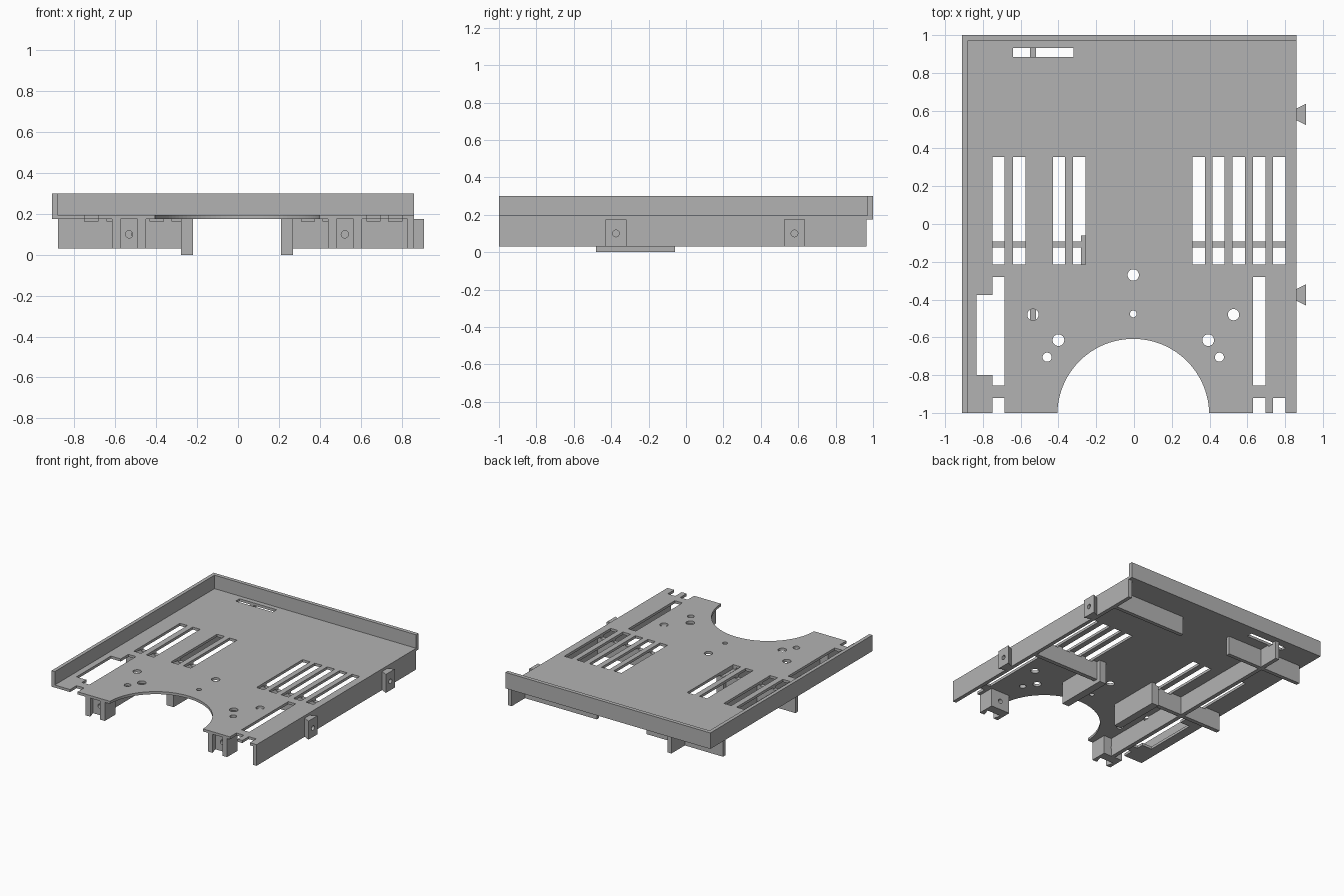
import bpy, bmesh, math
from mathutils import Matrix

cube = bpy.data.objects.get("Cube")
if cube:
    bpy.data.objects.remove(cube, do_unlink=True)

grey = bpy.data.materials.new("plain_grey")
grey.use_nodes = True
grey.diffuse_color = (0.45, 0.45, 0.45, 1)
grey.node_tree.nodes["Principled BSDF"].inputs["Base Color"].default_value = (0.45, 0.45, 0.45, 1)

PLATE_LOW, PLATE_TOP, WALL_TOP, RIB_LOW = 0.175, 0.195, 0.30, 0.03


def rect(x0, x1, y0, y1):
    return [(x0, y0), (x1, y0), (x1, y1), (x0, y1)]


def circle(x, y, r, n=32):
    return [(x + r * math.cos(math.tau * i / n), y + r * math.sin(math.tau * i / n)) for i in range(n)]


def prism(name, outlines, z0, z1, turn=None):
    """One object of upright prisms, one for each outline."""
    bm = bmesh.new()
    for outline in outlines:
        face = bm.faces.new([bm.verts.new((x, y, z0)) for x, y in outline])
        top = bmesh.ops.extrude_face_region(bm, geom=[face])["geom"]
        bmesh.ops.translate(bm, vec=(0, 0, z1 - z0),
                            verts=[v for v in top if isinstance(v, bmesh.types.BMVert)])
    bmesh.ops.recalc_face_normals(bm, faces=bm.faces)
    if turn:
        bm.transform(turn)
    mesh = bpy.data.meshes.new(name)
    bm.to_mesh(mesh)
    bm.free()
    mesh.materials.append(grey)
    obj = bpy.data.objects.new(name, mesh)
    bpy.context.scene.collection.objects.link(obj)
    return obj


def cut(obj, cutter):
    mod = obj.modifiers.new("cut", "BOOLEAN")
    mod.operation, mod.solver, mod.object = "DIFFERENCE", "EXACT", cutter
    bpy.context.view_layer.objects.active = obj
    bpy.ops.object.modifier_apply(modifier=mod.name)


def box(name, x0, x1, y0, y1, z0, z1):
    return prism(name, [rect(x0, x1, y0, y1)], z0, z1)


# Openings: vent slots, front slots and notches, wire slot
SLOT = 0.065
openings = [rect(x, x + SLOT, -0.215, 0.355)
            for x in (-0.75, -0.64, -0.43, -0.322, 0.31, 0.415, 0.522, 0.63, 0.737)]
openings += [rect(x, x + SLOT, -1.1, -0.92) for x in (-0.75, 0.63, 0.737)]
openings += [rect(0.63, 0.695, -0.855, -0.28), rect(-0.64, -0.32, 0.885, 0.933)]
openings.append([(-0.685, -0.855), (-0.685, -0.28), (-0.75, -0.28), (-0.75, -0.375),
                 (-0.835, -0.375), (-0.835, -0.80), (-0.75, -0.80), (-0.75, -0.855)])
# Round holes and the large front arch
openings += [circle(*c) for c in ((-0.004, -0.27, 0.03), (-0.004, -0.476, 0.018),
                                  (-0.535, -0.48, 0.03), (0.527, -0.48, 0.03),
                                  (-0.40, -0.615, 0.031), (0.393, -0.615, 0.031),
                                  (-0.46, -0.705, 0.024), (0.452, -0.705, 0.024))]
openings.append(circle(-0.004, -1.01, 0.402, 96))
slot_cutter = prism("slot_cutter", openings, 0.162, 0.4)

# Plate and raised walls
plate = box("base_plate", -0.91, 0.86, -1, 1, PLATE_LOW, PLATE_TOP)
box("right_wall", -0.91, -0.882, -1, 1, PLATE_LOW, WALL_TOP)
box("back_wall", -0.91, 0.86, 0.97, 1, PLATE_LOW, WALL_TOP)

# Ribs and feet under the plate
under = [
    box("back_left_rib", 0.21, 0.84, 0.77, 0.80, RIB_LOW, PLATE_LOW),
    box("back_right_rib", -0.88, -0.22, 0.77, 0.80, RIB_LOW, PLATE_LOW),
    box("middle_left_rib", 0.25, 0.84, -0.125, -0.092, RIB_LOW, PLATE_LOW),
    box("middle_right_rib", -0.88, -0.25, -0.125, -0.092, RIB_LOW, PLATE_LOW),
    box("long_rib", -0.55, -0.518, -0.88, 0.965, RIB_LOW, PLATE_LOW),
    box("left_foot", 0.21, 0.27, -0.48, -0.06, 0, PLATE_LOW),
    box("right_foot", -0.28, -0.22, -0.48, -0.06, 0, PLATE_LOW),
]
for part in [plate] + under:
    cut(part, slot_cutter)

# Side rail with dovetail tabs, drilled through
rail = box("side_rail", 0.83, 0.86, -1, 0.965, RIB_LOW, PLATE_TOP)
tab_centres = (-0.375, 0.58)
drill = prism("tab_drill", [circle(-0.1, y, 0.018, 24) for y in tab_centres], 0.7, 1.0,
              Matrix.Rotation(math.pi / 2, 4, "Y"))
cut(rail, drill)
for name, y in zip(("front_tab", "back_tab"), tab_centres):
    tab = prism(name, [[(0.858, y - 0.03), (0.91, y - 0.056),
                        (0.91, y + 0.056), (0.858, y + 0.03)]], RIB_LOW, PLATE_LOW)
    cut(tab, drill)

# Front sockets that receive the tabs, with a pin hole
for name, x in (("left_socket", 0.523), ("right_socket", -0.533)):
    socket = box(name, x - 0.083, x + 0.083, -1, -0.87, RIB_LOW, PLATE_LOW)
    notch = prism("notch", [[(x - 0.042, -1.001), (x + 0.042, -1.001),
                             (x + 0.06, -0.94), (x - 0.06, -0.94)]], 0, 0.3)
    pin = prism("pin", [circle(x, 0.10, 0.018, 24)], 0.8, 1.1,
                Matrix.Rotation(math.pi / 2, 4, "X"))
    for cutter in (notch, pin):
        cut(socket, cutter)
        bpy.data.objects.remove(cutter, do_unlink=True)

for cutter in (slot_cutter, drill):
    bpy.data.objects.remove(cutter, do_unlink=True)
